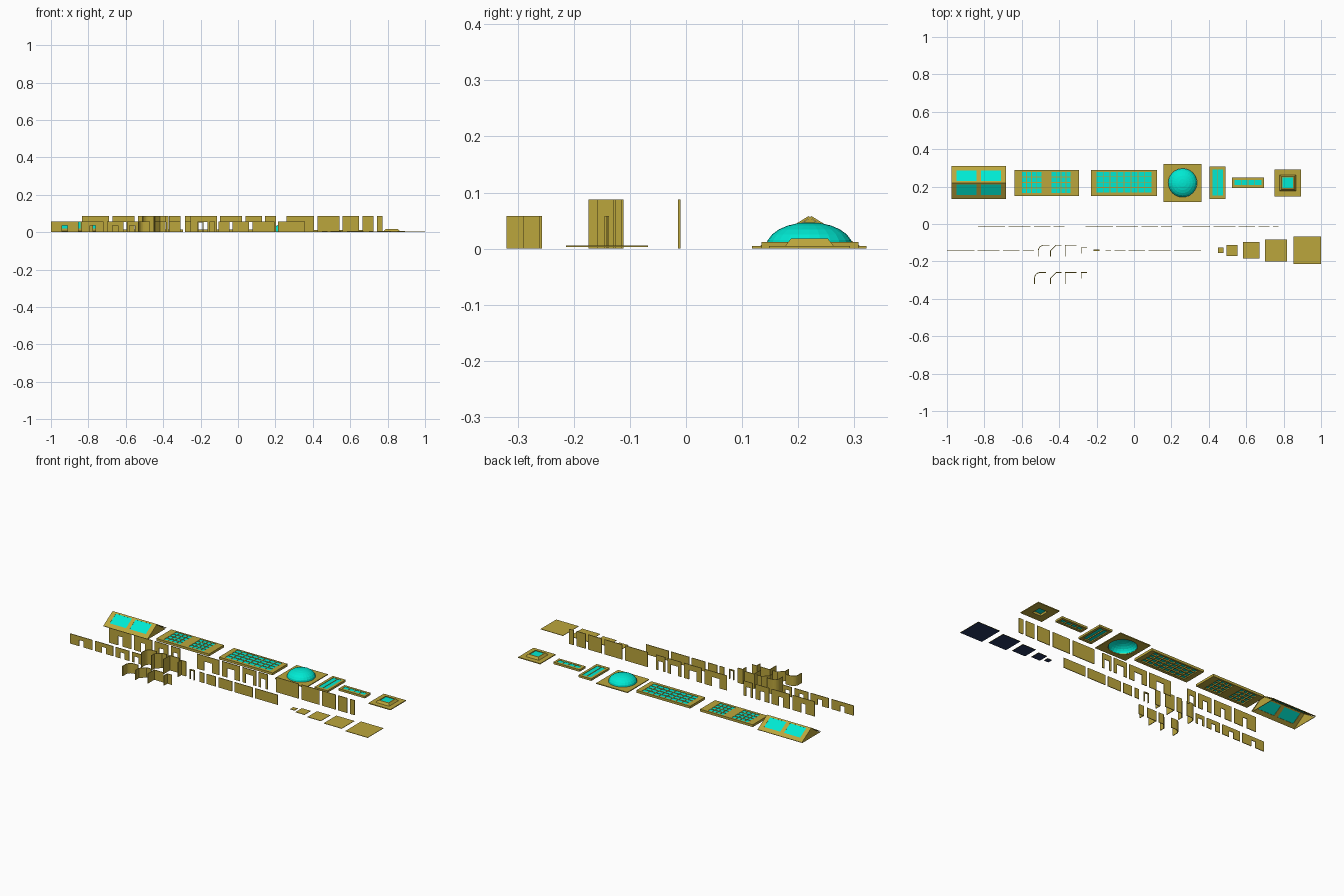
import bpy, bmesh, math
from mathutils import Matrix, Vector

if "Cube" in bpy.data.objects:
    bpy.data.objects.remove(bpy.data.objects["Cube"])

def material(name, rgb):
    m = bpy.data.materials.new(name)
    m.diffuse_color = (*rgb, 1)
    m.use_nodes = True
    m.node_tree.nodes["Principled BSDF"].inputs["Base Color"].default_value = m.diffuse_color
    return m

TAN = material("tan", (0.50, 0.38, 0.045))
GLASS = material("glass", (0.0, 0.82, 0.65))
NAVY = material("navy", (0.02, 0.04, 0.12))
M = 0.0293      # one building unit
T = 0.004       # wall thickness
GAP = 0.018

def make(name, verts, faces, mat, thick=0, offset=0):
    me = bpy.data.meshes.new(name)
    me.from_pydata(verts, [], faces)
    me.materials.append(mat)
    ob = bpy.data.objects.new(name, me)
    bpy.context.collection.objects.link(ob)
    if thick:
        mod = ob.modifiers.new("thickness", 'SOLIDIFY')
        mod.thickness, mod.offset = thick, offset
    return ob

def wall(name, x, w, h, y, door=None, thick=T):
    """Straight wall, optionally with a centred doorway (width, height)."""
    pts = [(x, 0), (x + w, 0), (x + w, h), (x, h)]
    if door:
        c, d, dh = x + w / 2, door[0] / 2, door[1]
        pts = [(x, 0), (c - d, 0), (c - d, dh), (c + d, dh), (c + d, 0),
               (x + w, 0), (x + w, h), (x, h)]
    return make(name, [(a, y, b) for a, b in pts], [list(range(len(pts)))], TAN, thick)

def wall_row(name, x, sizes, h, y, door=None):
    for n in sizes:
        w = n * M
        d = (min(door[0], w * 0.55), door[1]) if door else None
        wall(f"{name}_{n}", x, w, h, y, d)
        x += w + GAP

def corner(name, path, h):
    """Upright wall following a path in plan."""
    k = len(path)
    v = [(x, y, z) for z in (0, h) for x, y in path]
    f = [(i, i + 1, k + i + 1, k + i) for i in range(k - 1)]
    make(name, v, f, TAN, T, -1).modifiers[0].use_even_offset = True

def split(a, b, n, bar=0.004):
    """n pane intervals between a and b, separated by bars."""
    w = (b - a - bar * (n - 1)) / n
    return [(a + i * (w + bar), a + i * (w + bar) + w) for i in range(n)]

def skylight(name, mat4, x, y, panes_x, panes_y, thick):
    """Frame with a grid of openings, and the glass set into it."""
    xs = [x[0]] + [c for p in panes_x for c in p] + [x[1]]
    ys = [y[0]] + [c for p in panes_y for c in p] + [y[1]]
    nx, ny = len(xs), len(ys)
    frame, glass = [], []
    for j in range(ny - 1):
        for i in range(nx - 1):
            a = j * nx + i
            (glass if i % 2 and j % 2 else frame).append((a, a + 1, a + nx + 1, a + nx))
    def grid(z):
        return [mat4 @ Vector((px, py, z)) for py in ys for px in xs]
    make(name + "_frame", grid(0), frame, TAN, thick, 1)
    g = make(name + "_glass", grid(thick * 0.85), glass, GLASS, thick * 0.3, -1)
    for ob in (g, bpy.data.objects[name + "_frame"]):
        bm = bmesh.new()
        bm.from_mesh(ob.data)
        bmesh.ops.delete(bm, geom=[q for q in bm.verts if not q.link_faces], context='VERTS')
        bm.to_mesh(ob.data)
        bm.free()

# Straight walls: tall row at the middle, low row in front
TALL, LOW = 3 * M, 2 * M
wall_row("tall_door_wall", -0.835, (5, 4, 3, 2), TALL, -0.012, (M, 0.055))
wall_row("tall_wide_door_wall", -0.26, (5, 4, 3, 2), TALL, -0.012, (0.05, 0.055))
wall_row("tall_wall", 0.26, (5, 4, 3, 2, 1), TALL, -0.012)
wall_row("low_door_wall", -1.0, (5, 4, 3, 2), LOW, -0.141, (M, 0.036))
wall_row("low_wall", -0.152, (1, 2, 3, 4, 5), LOW, -0.141)
wall("door_frame", -0.216, 0.031, 0.058, -0.141, (0.023, 0.052), 0.008)

# Corner walls: curved, chamfered, square and small
S = 2 * M
for tag, h, top, x0, y_small in (("tall", TALL, -0.115, -0.51, -0.129),
                                 ("low", LOW, -0.261, -0.53, -0.261)):
    curve = [(x0, top - S)] + [
        (x0 + M * (1 - math.cos(t)), top - M + M * math.sin(t))
        for t in [i * math.pi / 12 for i in range(7)]] + [(x0 + S, top)]
    corner(tag + "_curved_corner", curve, h)
    x = -0.445
    corner(tag + "_chamfer_corner", [(x, top - S), (x, top - M), (x + M, top), (x + S, top)], h)
    x = -0.365
    corner(tag + "_square_corner", [(x, top - S), (x, top), (x + S, top)], h)
    x = -0.28
    corner(tag + "_small_corner", [(x, y_small - M), (x, y_small), (x + M, y_small)], h)

# Floor tiles: tan above, navy below
for n, cx in zip(range(1, 6), (0.465, 0.525, 0.628, 0.760, 0.926)):
    r, cy = n * M / 2, -0.141
    sq = [(cx - r, cy - r), (cx + r, cy - r), (cx + r, cy + r), (cx - r, cy + r)]
    fl = make(f"floor_{n}", [(a, b, z) for z in (0.003, 0.0055) for a, b in sq],
              [(3, 2, 1, 0), (4, 5, 6, 7)] + [(i, (i + 1) % 4, 4 + (i + 1) % 4, 4 + i) for i in range(4)], TAN)
    fl.data.materials.append(NAVY)
    fl.data.polygons[0].material_index = 1

# Gabled roof: two sloped skylights, triangular ends, flat rim
gx, gy, half, ridge = -0.83, 0.221, 0.086, 0.058
slope = math.atan2(ridge - 0.005, half)
run = math.hypot(half, ridge - 0.005)
for side, turn in (("front", 0), ("back", math.pi)):
    mat4 = (Matrix.Translation((gx, gy, 0)) @ Matrix.Rotation(turn, 4, 'Z')
            @ Matrix.Translation((0, -half, 0.002)) @ Matrix.Rotation(slope, 4, 'X'))
    skylight("gable_roof_" + side, mat4, (-0.145, 0.145), (0, run),
             [(-0.118, -0.012), (0.012, 0.118)], [(0.026, run - 0.008)], 0.004)
for s in (-1, 1):
    x = gx + s * 0.142
    make("gable_end", [(x, gy - half + 0.002, 0), (x, gy + half - 0.002, 0), (x, gy, ridge - 0.003)],
         [(0, 1, 2)], TAN, 0.003)

# Flat roofs with pane grids
I = Matrix.Identity(4)
skylight("twin_grid_roof", I, (-0.64, -0.295), (0.15, 0.29),
         split(-0.60, -0.495, 4) + split(-0.44, -0.34, 4), split(0.165, 0.279, 4), 0.014)
skylight("wide_grid_roof", I, (-0.23, 0.122), (0.15, 0.29),
         split(-0.20, 0.093, 8), split(0.168, 0.279, 4), 0.014)
skylight("narrow_roof", I, (0.405, 0.49), (0.135, 0.307),
         split(0.42, 0.475, 2), [(0.152, 0.292)], 0.012)
skylight("strip_roof", I, (0.523, 0.695), (0.193, 0.248),
         split(0.538, 0.681, 4), [(0.208, 0.234)], 0.012)

# Dome roof: square plate with round hole
cx, cy, R, N = 0.26, 0.22, 0.077, 32
angles = [2 * math.pi * i / N for i in range(N)]
v = [(cx + R * math.cos(a), cy + R * math.sin(a), 0.0) for a in angles]
for a in angles:
    k = 0.102 / max(abs(math.cos(a)), abs(math.sin(a)))
    v.append((cx + k * math.cos(a), cy + k * math.sin(a), 0.0))
make("dome_plate", v, [(i, N + i, N + (i + 1) % N, (i + 1) % N) for i in range(N)], TAN, 0.005, 1)

# Glass dome
seg, rings = 24, 6
v, f = [], []
for j in range(rings):
    t = j * math.pi / 2 / rings
    v += [(cx + R * math.cos(t) * math.cos(2 * math.pi * i / seg),
           cy + R * math.cos(t) * math.sin(2 * math.pi * i / seg),
           0.004 + 0.043 * math.sin(t)) for i in range(seg)]
v.append((cx, cy, 0.047))
for j in range(rings - 1):
    for i in range(seg):
        k = (i + 1) % seg
        f.append((j * seg + i, j * seg + k, (j + 1) * seg + k, (j + 1) * seg + i))
f += [((rings - 1) * seg + i, (rings - 1) * seg + (i + 1) % seg, rings * seg) for i in range(seg)]
make("glass_dome", v, f, GLASS, 0.002, -1)

# Hatch roof: plate with hole, tapered kerb and glass
cx, cy = 0.822, 0.22
def ring(r, z):
    return [(cx + a * r, cy + b * r, z) for a, b in ((-1, -1), (1, -1), (1, 1), (-1, 1))]
loops = [(0.072, 0), (0.072, 0.005), (0.043, 0.005), (0.033, 0.018), (0.028, 0.018), (0.028, 0)]
v = [p for r, z in loops for p in ring(r, z)]
n = len(loops)
f = [(a * 4 + i, a * 4 + (i + 1) % 4, (a + 1) % n * 4 + (i + 1) % 4, (a + 1) % n * 4 + i)
     for a in range(n) for i in range(4)]
make("hatch_kerb", v, f, TAN)
make("hatch_glass", ring(0.028, 0.014), [(0, 1, 2, 3)], GLASS, 0.002)
